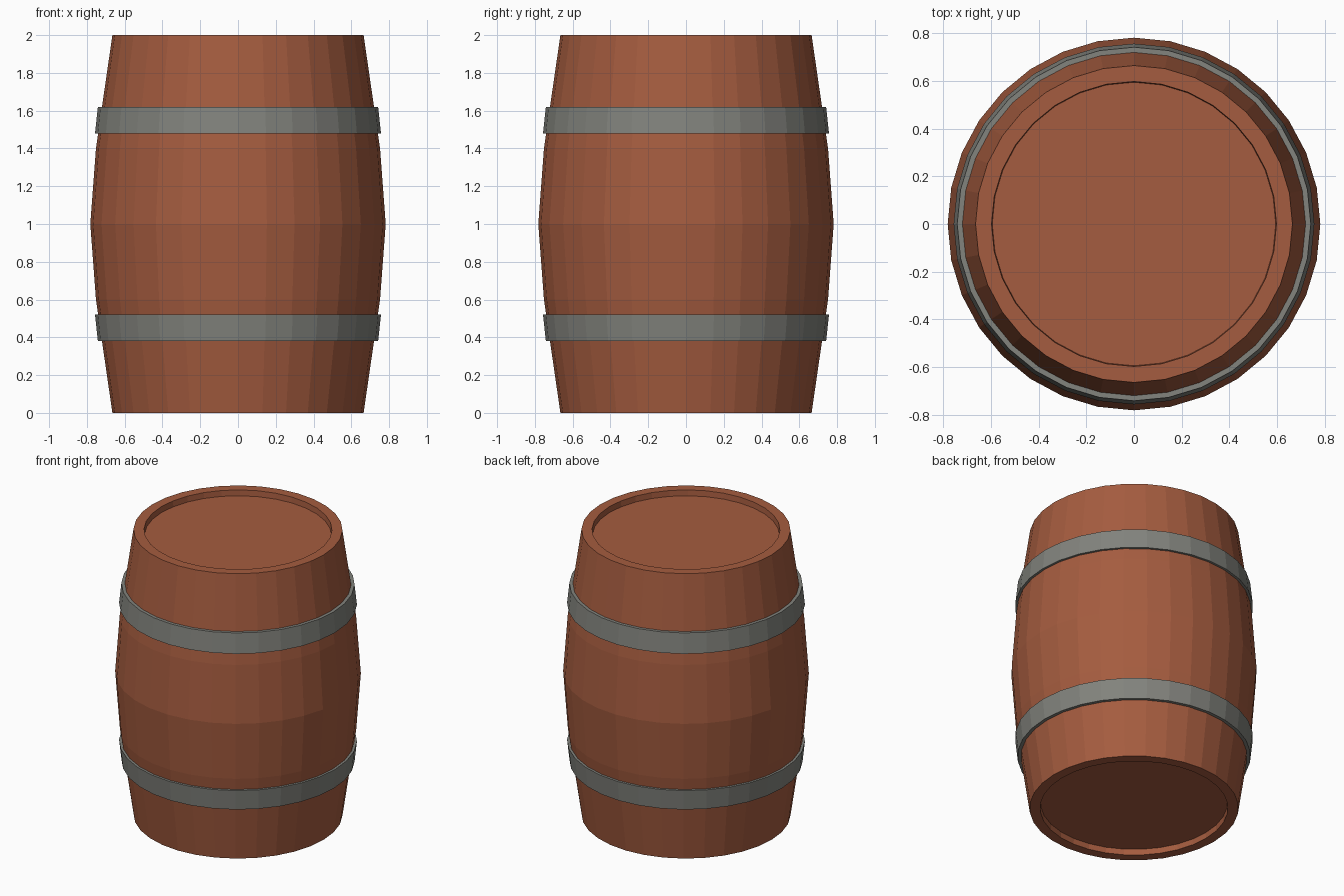
import bpy, bmesh, math

if "Cube" in bpy.data.objects:
    bpy.data.objects.remove(bpy.data.objects["Cube"])

SIDES = 32


def material(name, rgb):
    m = bpy.data.materials.new(name)
    m.diffuse_color = (*rgb, 1.0)
    m.use_nodes = True
    m.node_tree.nodes["Principled BSDF"].inputs["Base Color"].default_value = m.diffuse_color
    return m


def lathe(name, profile, mat, closed=False):
    """Revolve (radius, z) points around z; radius 0 points become poles."""
    bm = bmesh.new()
    rings = []
    for r, z in profile:
        rings.append([bm.verts.new((r * math.cos(2 * math.pi * i / SIDES),
                                    r * math.sin(2 * math.pi * i / SIDES), z))
                      for i in range(SIDES)])
    pairs = list(zip(rings, rings[1:]))
    if closed:
        pairs.append((rings[-1], rings[0]))
    for a, b in pairs:
        for i in range(SIDES):
            j = (i + 1) % SIDES
            bm.faces.new((a[i], a[j], b[j], b[i]))
    if not closed:  # flat heads
        bm.faces.new(rings[0][::-1])
        bm.faces.new(rings[-1])
    bmesh.ops.recalc_face_normals(bm, faces=bm.faces)
    mesh = bpy.data.meshes.new(name)
    bm.to_mesh(mesh)
    bm.free()
    mesh.materials.append(mat)
    obj = bpy.data.objects.new(name, mesh)
    bpy.context.collection.objects.link(obj)
    return obj


wood = material("reddish_brown_wood", (0.376, 0.107, 0.05))
iron = material("grey_iron", (0.223, 0.227, 0.205))

# Barrel body: recessed head, rim, bulging staves (mirrored about z = 1)
lower = [(0.595, 0.04), (0.598, 0.0), (0.665, 0.0), (0.752, 0.6)]
upper = [(r, 2.0 - z) for r, z in reversed(lower)]
lathe("barrel_body", lower + [(0.782, 1.0)] + upper, wood)

# Iron hoops: sloped rings, mirrored about z = 1
hoop = [(0.715, 0.38), (0.742, 0.38), (0.757, 0.52), (0.735, 0.52)]
lathe("lower_hoop", hoop, iron, closed=True)
lathe("upper_hoop", [(r, 2.0 - z) for r, z in hoop], iron, closed=True)
